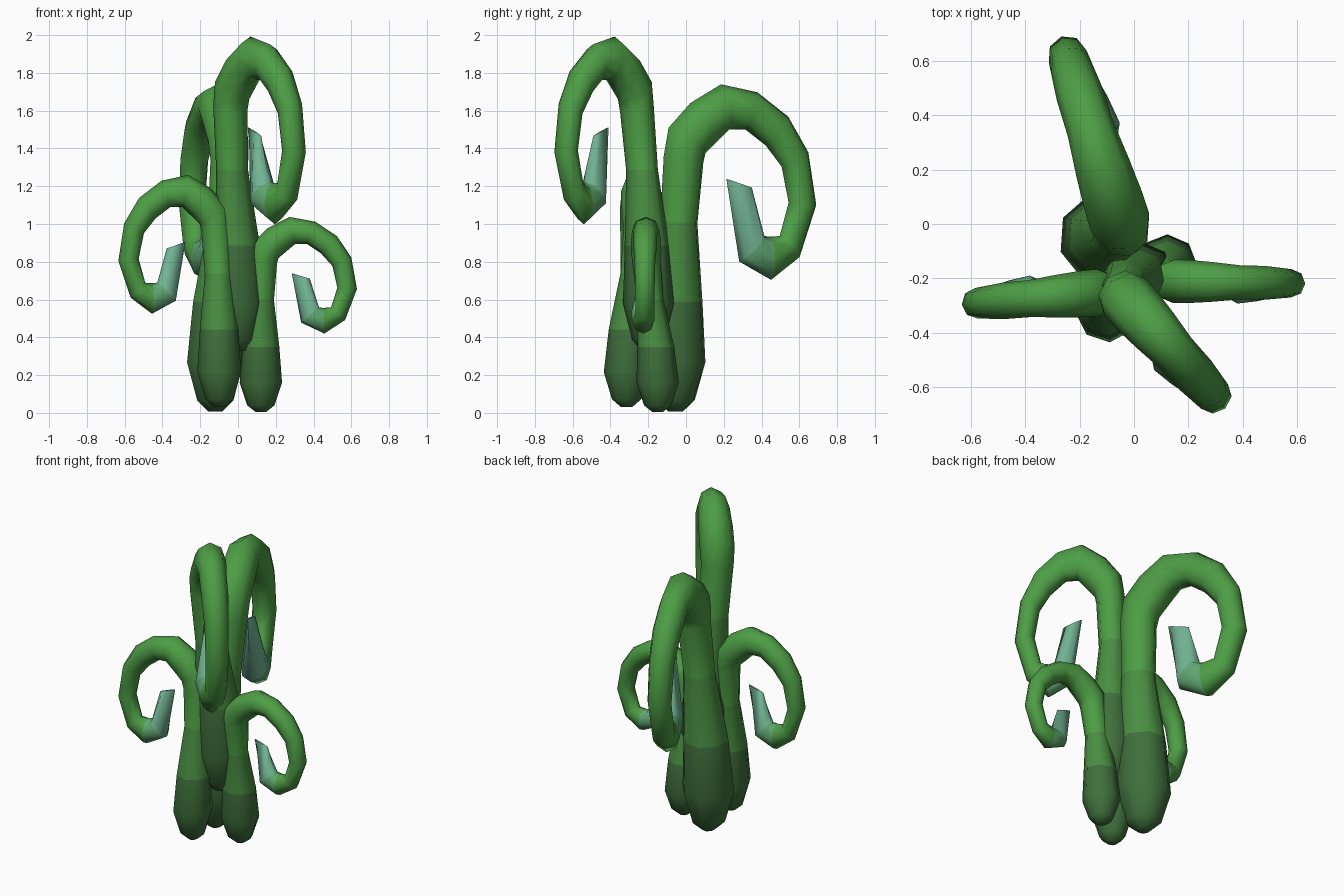
import bpy, bmesh, math
from mathutils import Vector

if "Cube" in bpy.data.objects:
    bpy.data.objects.remove(bpy.data.objects["Cube"])

SIDES = 8

# shared curl: outward distance, height, radius, sideways drift
PATH = [
    (0, .005, .028, .06), (0, .04, .072, .06), (0, .16, .112, .06), (0, .35, .098, .05),
    (0, .60, .07, .02), (.012, .80, .075, 0), (.025, .86, .08, 0), (.085, .915, .079, 0),
    (.168, .966, .073, 0), (.267, .953, .063, 0), (.362, .89, .062, 0), (.43, .80, .055, 0),
    (.458, .66, .052, 0), (.41, .525, .05, 0), (.335, .488, .068, -.01),
    (.262, .518, .062, -.02), (.213, .725, .05, -.025),
]


def material(name, rgb):
    m = bpy.data.materials.new(name)
    m.diffuse_color = (*rgb, 1)
    m.use_nodes = True
    m.node_tree.nodes["Principled BSDF"].inputs["Base Color"].default_value = m.diffuse_color
    return m


MATS = [material("deep_green", (.05, .16, .045)),
        material("stem_green", (.068, .27, .055)),
        material("leaf_green", (.075, .34, .06)),
        material("sea_green", (.12, .39, .17)),
        material("pale_teal", (.17, .46, .30))]
# one material per segment, root to tip
BANDS = [0, 0, 0, 1] + [2] * 10 + [3, 4]


def tentacle(name, origin, bearing, reach, rise, lift, thick):
    a = math.radians(bearing)
    out = Vector((math.cos(a), math.sin(a), 0)) * reach
    side = Vector((-math.sin(a), math.cos(a), 0)) * thick
    up = Vector((0, 0, 1)) * rise
    flat = [Vector(p[:2]) for p in PATH]
    last = len(PATH) - 1
    bm = bmesh.new()
    rings = []
    for i, (p, (_, _, r, drift)) in enumerate(zip(flat, PATH)):
        # average the neighbouring segment directions for a mitred ring
        before = (p - flat[i - 1]).normalized() if i else Vector((0, 0))
        after = (flat[i + 1] - p).normalized() if i < last else Vector((0, 0))
        t = (before + after).normalized()
        width = min(r, .058) if i > 10 else r
        if i == last:
            # the tip ends in a slanted blade edge
            t = Vector((.287, .958))
            width = .006
        normal = out * t.y - up * t.x
        c = Vector((*origin, lift)) + out * p.x + up * p.y + side * drift
        ring = []
        for k in range(SIDES):
            b = 2 * math.pi * k / SIDES
            ring.append(bm.verts.new(c + normal * math.cos(b) * r + side * math.sin(b) * width))
        rings.append(ring)
    for i in range(last):
        for k in range(SIDES):
            n = (k + 1) % SIDES
            f = bm.faces.new((rings[i][k], rings[i][n], rings[i + 1][n], rings[i + 1][k]))
            f.material_index = BANDS[i]
    bm.faces.new(rings[0][::-1])
    bm.faces.new(rings[-1]).material_index = 4
    bmesh.ops.recalc_face_normals(bm, faces=bm.faces)
    me = bpy.data.meshes.new(name)
    bm.to_mesh(me)
    bm.free()
    for m in MATS:
        me.materials.append(m)
    ob = bpy.data.objects.new(name, me)
    bpy.context.collection.objects.link(ob)
    bpy.ops.object.select_all(action='DESELECT')
    ob.select_set(True)
    bpy.context.view_layer.objects.active = ob
    bpy.ops.object.shade_smooth_by_angle(angle=math.radians(60))


# four curled tentacles fanning out from a shared root
tentacle("tall_front_tentacle", (-.05, -.25), -48, 1.13, 1.61, .322, 1.28)
tentacle("back_tentacle", (-.04, -.03), 107.5, 1.48, 1.677, 0, 1.4)
tentacle("right_tentacle", (.12, -.21), -1, 1.0, 1.0, 0, 1.0)
tentacle("left_tentacle", (-.105, -.25), 185, 1.04, 1.19, .025, 1.08)
